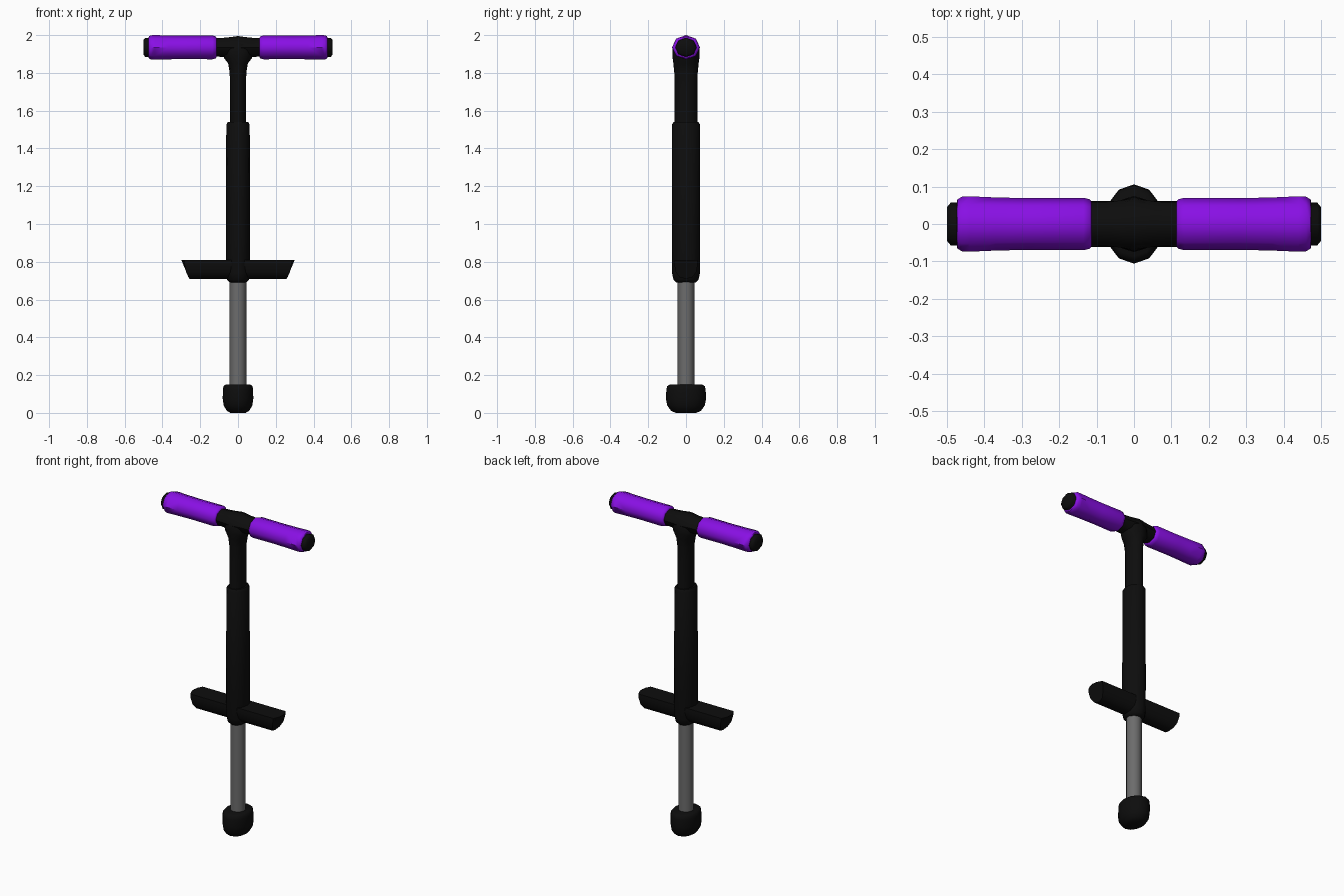
import bpy, bmesh
from math import sin, cos, pi

if "Cube" in bpy.data.objects:
    bpy.data.objects.remove(bpy.data.objects["Cube"])


def material(name, rgb):
    m = bpy.data.materials.new(name)
    m.diffuse_color = (*rgb, 1)
    m.use_nodes = True
    m.node_tree.nodes["Principled BSDF"].inputs["Base Color"].default_value = m.diffuse_color
    return m


BLACK = material("black", (0.004, 0.004, 0.004))
PURPLE = material("purple", (0.25, 0.005, 0.78))
GREY = material("grey", (0.15, 0.15, 0.15))


def skin(name, rings, mat, angle=50):
    """Bridge a list of equal-length point rings into a capped solid."""
    bm = bmesh.new()
    vs = [[bm.verts.new(p) for p in ring] for ring in rings]
    n = len(vs[0])
    for a, b in zip(vs, vs[1:]):
        for i in range(n):
            j = (i + 1) % n
            bm.faces.new((a[i], a[j], b[j], b[i]))
    bm.faces.new(vs[0])
    bm.faces.new(vs[-1])
    bmesh.ops.recalc_face_normals(bm, faces=bm.faces)
    me = bpy.data.meshes.new(name)
    bm.to_mesh(me)
    bm.free()
    me.materials.append(mat)
    ob = bpy.data.objects.new(name, me)
    bpy.context.collection.objects.link(ob)
    bpy.ops.object.select_all(action='DESELECT')
    bpy.context.view_layer.objects.active = ob
    ob.select_set(True)
    bpy.ops.object.shade_smooth_by_angle(angle=angle * pi / 180)
    return ob


def upright(name, stations, mat, n=12):
    """Elliptical loft along z; stations are (z, x radius, y radius)."""
    turns = [2 * pi * i / n for i in range(n)]
    return skin(name, [[(rx * cos(t), ry * sin(t), z) for t in turns]
                       for z, rx, ry in stations], mat)


def crosswise(name, stations, mat, side=1, n=8, zc=1.935):
    """Elliptical loft along x; stations are (x, y radius, z radius)."""
    turns = [2 * pi * i / n for i in range(n)]
    return skin(name, [[(side * x, ry * cos(t), zc + rz * sin(t)) for t in turns]
                       for x, ry, rz in stations], mat)


# rubber tip, spring shaft and outer sleeve
upright("rubber_tip", [(0, .04, .055), (.012, .06, .08), (.04, .076, .1),
                       (.075, .081, .106), (.125, .08, .104),
                       (.142, .076, .099), (.15, .066, .086)], BLACK)
upright("shaft", [(.12, .044, .044), (.75, .044, .044)], GREY, 16)
upright("sleeve", [(.69, .042, .052), (.705, .058, .066), (.74, .064, .074),
                   (1.0, .064, .075), (1.525, .062, .075),
                   (1.54, .054, .066)], BLACK)

# neck flaring into the crossbar
upright("neck", [(1.5, .042, .06), (1.7, .042, .06), (1.8, .044, .062),
                 (1.85, .052, .067), (1.88, .075, .071), (1.92, .08, .072),
                 (1.95, .06, .066), (1.975, .04, .04)], BLACK)
crosswise("crossbar", [(-.5, .045, .04), (-.49, .057, .051), (-.12, .057, .048),
                       (-.06, .06, .052), (0, .068, .06), (.06, .06, .052),
                       (.12, .057, .048), (.49, .057, .051), (.5, .045, .04)], BLACK)

# hand grips
for label, s in (("left", -1), ("right", 1)):
    crosswise(label + "_grip", [(.113, .058, .05), (.118, .066, .058), (.135, .07, .063),
                                (.28, .069, .062), (.37, .071, .063), (.44, .074, .065),
                                (.46, .073, .064), (.472, .066, .058),
                                (.474, .056, .05)], PURPLE, s)

# foot pegs: one bar with a flat top, rounded underside and slanted ends
section = [(-.06, .81), (-.03, .81), (0, .81), (.03, .81), (.06, .81), (.062, .785),
           (.054, .745), (.034, .718), (0, .709), (-.034, .718), (-.054, .745), (-.062, .785)]


def peg_end(y, z):
    d = (.81 - z) / .1
    return .305 - .02 * d - .028 * d * d - .02 * (y / .06) ** 2 * (1 - d)


skin("foot_pegs", [[(s * peg_end(y, z), y, z) for y, z in section] for s in (-1, 1)], BLACK)
